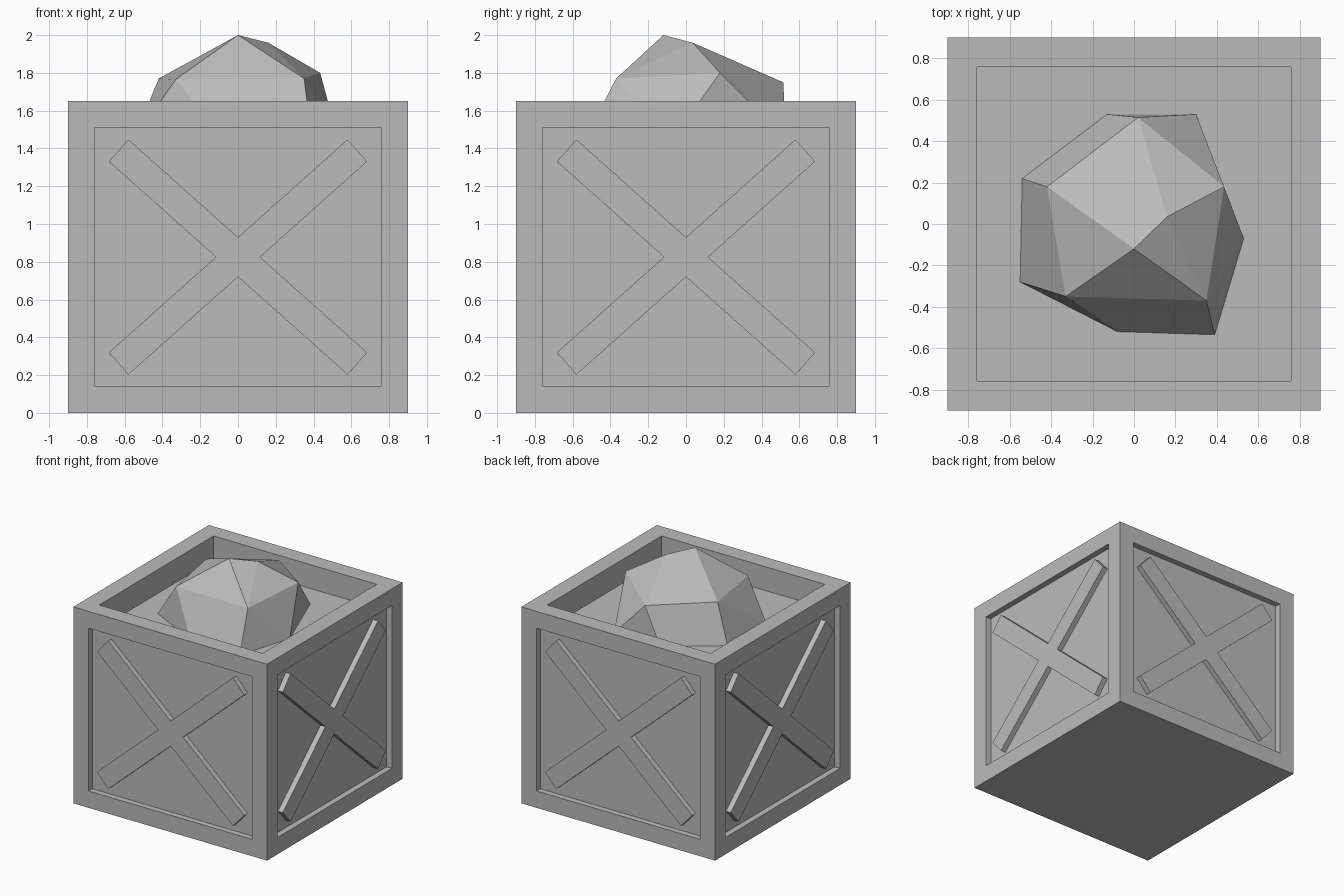
import bpy, bmesh, math
from mathutils import Vector

if "Cube" in bpy.data.objects:
    bpy.data.objects.remove(bpy.data.objects["Cube"])

grey = bpy.data.materials.new("plain grey")
grey.diffuse_color = (0.5, 0.5, 0.5, 1)
grey.use_nodes = True
grey.node_tree.nodes["Principled BSDF"].inputs["Base Color"].default_value = grey.diffuse_color


def finish(bm, name):
    bmesh.ops.recalc_face_normals(bm, faces=bm.faces)
    mesh = bpy.data.meshes.new(name)
    bm.to_mesh(mesh)
    bm.free()
    mesh.materials.append(grey)
    obj = bpy.data.objects.new(name, mesh)
    bpy.context.collection.objects.link(obj)
    return obj


# Crate: a box with framed, recessed sides and a deep open top
W, H, BAR, RECESS = 1.8, 1.65, 0.2, 0.05
bm = bmesh.new()
bmesh.ops.create_cube(bm, size=1)
for v in bm.verts:
    v.co = (v.co.x * W, v.co.y * W, (v.co.z + 0.5) * H)
for face in [f for f in bm.faces if f.normal.z > -0.5]:
    depth = BAR if face.normal.z > 0.5 else RECESS
    bmesh.ops.inset_individual(bm, faces=[face], thickness=BAR)
    move = -face.normal.copy() * depth
    new = bmesh.ops.extrude_face_region(bm, geom=[face])["geom"]
    bmesh.ops.translate(bm, vec=move, verts=[g for g in new if isinstance(g, bmesh.types.BMVert)])
    if face.is_valid:
        bmesh.ops.delete(bm, geom=[face], context="FACES_ONLY")
finish(bm, "crate")

# Cross brace: one X-shaped board per side
ANGLE, HALF_LEN, HALF_WIDTH = math.atan2(1.25, 1.4), 0.847, 0.078
MID_Z = 0.825
c, s = math.cos(ANGLE), math.sin(ANGLE)
outline = []
for sx, sz in ((1, 1), (-1, 1), (-1, -1), (1, -1)):
    side = (sx * (HALF_LEN * c + HALF_WIDTH * s), sz * (HALF_LEN * s - HALF_WIDTH * c))
    upper = (sx * (HALF_LEN * c - HALF_WIDTH * s), sz * (HALF_LEN * s + HALF_WIDTH * c))
    if sx == sz:
        outline += [(sx * HALF_WIDTH / s, 0), side, upper]
    else:
        outline += [(0, sz * HALF_WIDTH / c), upper, side]

for i, name in enumerate(("front", "right", "back", "left")):
    bm = bmesh.new()
    front_y, back_y = -W / 2 + 0.005, -W / 2 + RECESS + 0.005
    face = bm.faces.new([bm.verts.new((x, front_y, z + MID_Z)) for x, z in outline])
    new = bmesh.ops.extrude_face_region(bm, geom=[face])["geom"]
    bmesh.ops.translate(bm, vec=(0, back_y - front_y, 0),
                        verts=[g for g in new if isinstance(g, bmesh.types.BMVert)])
    brace = finish(bm, name + "_cross_brace")
    brace.rotation_euler.z = i * math.pi / 2

# Faceted rock resting on the crate's inner floor
crown = [(0, -0.12, 2.0), (0.16, 0.035, 1.96), (0.02, 0.515, 1.75), (-0.42, 0.18, 1.77),
         (-0.33, -0.35, 1.765), (0.35, -0.37, 1.77), (0.435, 0.18, 1.80)]
base = [(-0.54, 0.22), (-0.55, -0.28), (-0.08, -0.52), (0.39, -0.535),
        (0.53, -0.07), (0.30, 0.53), (-0.13, 0.53)]
bm = bmesh.new()
for p in crown + [(x, y, H - BAR) for x, y in base]:
    bm.verts.new(Vector(p))
bmesh.ops.convex_hull(bm, input=bm.verts)
finish(bm, "rock")
